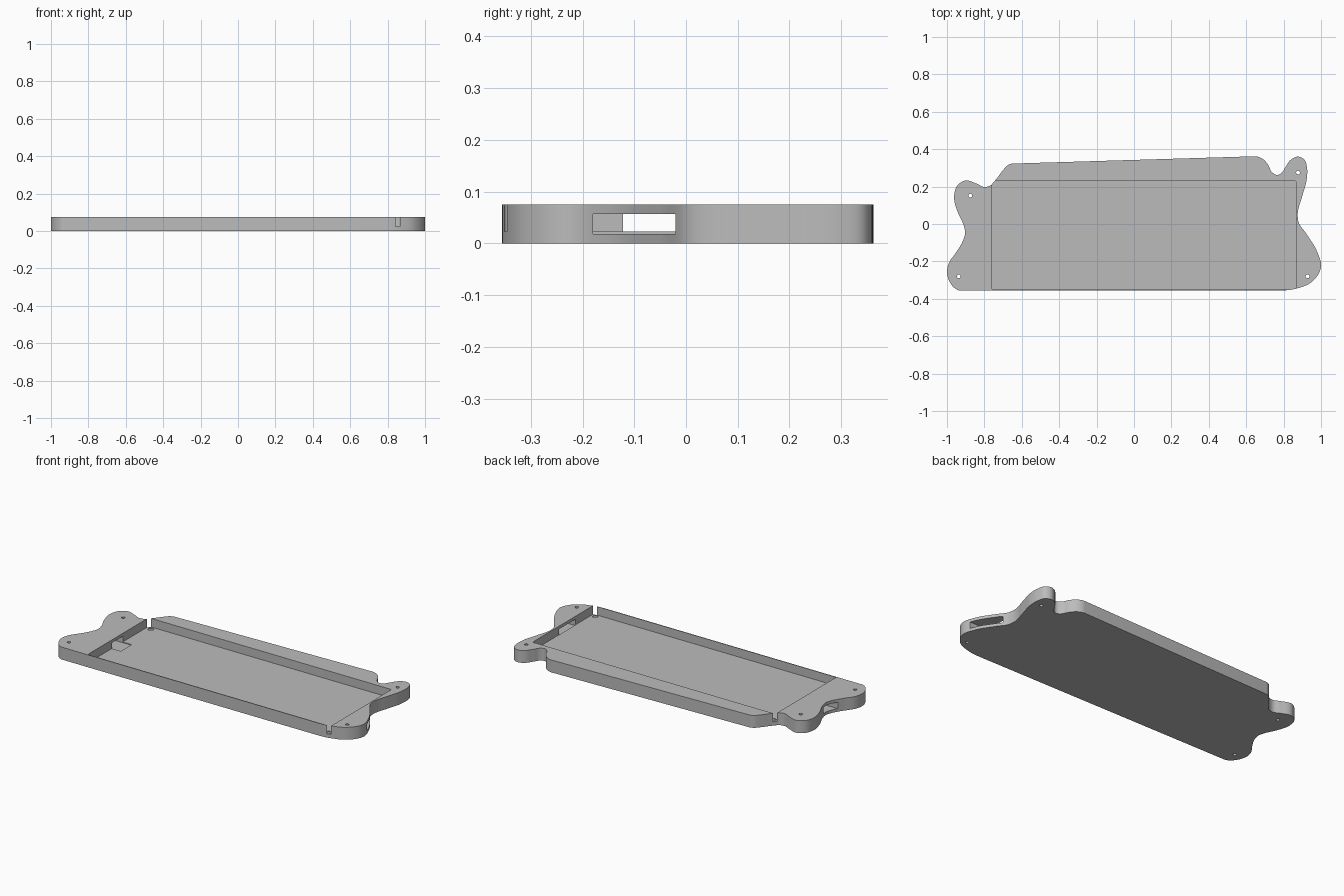
import bpy
import math
from mathutils import Vector
from mathutils.geometry import interpolate_bezier

default_cube = bpy.data.objects.get("Cube")
if default_cube:
    bpy.data.objects.remove(default_cube, do_unlink=True)

HEIGHT = 0.075
FLOOR = 0.023
RECESS = 0.018
SLOT_TOP = 0.057

grey = bpy.data.materials.new("plain grey")
grey.use_nodes = True
grey.diffuse_color = (0.5, 0.5, 0.5, 1)
grey.node_tree.nodes["Principled BSDF"].inputs["Base Color"].default_value = grey.diffuse_color


def prism(name, points, bottom, top):
    """Extrude a counter-clockwise outline between two heights."""
    count = len(points)
    verts = [(p[0], p[1], z) for z in (bottom, top) for p in points]
    faces = [list(reversed(range(count))), list(range(count, 2 * count))]
    for i in range(count):
        j = (i + 1) % count
        faces.append((i, j, j + count, i + count))
    mesh = bpy.data.meshes.new(name)
    mesh.from_pydata(verts, [], faces)
    mesh.materials.append(grey)
    obj = bpy.data.objects.new(name, mesh)
    bpy.context.collection.objects.link(obj)
    return obj


def circle(x, y, radius, sides=24):
    angles = [math.tau * i / sides for i in range(sides)]
    return [(x + radius * math.cos(a), y + radius * math.sin(a)) for a in angles]


def rectangle(left, right, front, back):
    return [(left, front), (right, front), (right, back), (left, back)]


def rounded_rectangle(left, right, front, back, radius, steps=5):
    points = []
    corners = [(right, back), (left, back), (left, front), (right, front)]
    for quarter, (x, y) in enumerate(corners):
        cx = x - radius if x == right else x + radius
        cy = y - radius if y == back else y + radius
        for i in range(steps + 1):
            a = math.pi / 2 * (quarter + i / steps)
            points.append((cx + radius * math.cos(a), cy + radius * math.sin(a)))
    return points


def smooth_outline(points, steps=6):
    """Closed flowing outline; long spans stay straight."""
    pts = [Vector((x, y, 0)) for x, y in points]
    count = len(pts)
    span = [(pts[(i + 1) % count] - pts[i]) for i in range(count)]
    tangents = []
    for i in range(count):
        before, after = span[i - 1], span[i]
        if after.length > 0.5:
            tangents.append(after.normalized())
        elif before.length > 0.5:
            tangents.append(before.normalized())
        else:
            mix = before.normalized() * after.length + after.normalized() * before.length
            tangents.append(mix.normalized())
    result = []
    for i in range(count):
        j = (i + 1) % count
        reach = span[i].length / 3
        if span[i].length > 0.5:
            result.append(pts[i])
        else:
            curve = interpolate_bezier(pts[i], pts[i] + tangents[i] * reach,
                                       pts[j] - tangents[j] * reach, pts[j], steps + 1)
            result.extend(curve[:-1])
    return result


# Tray body with four flowing mounting ears
outline = [
    (-.93, -.356), (.75, -.356), (.87, -.345), (.95, -.31), (1, -.23), (.98, -.15),
    (.92, -.05), (.88, .01), (.875, .05), (.9, .15), (.925, .25), (.925, .3),
    (.91, .345), (.877, .36), (.84, .345), (.81, .305), (.785, .27), (.765, .262),
    (.74, .275), (.715, .32), (.685, .35), (.645, .362), (-.65, .323), (-.675, .314),
    (-.7, .288), (-.745, .23), (-.77, .205), (-.8, .198), (-.84, .215), (-.905, .232),
    (-.945, .205), (-.962, .145), (-.945, .07), (-.91, -.01), (-.903, -.045),
    (-.915, -.09), (-.95, -.15), (-.99, -.21), (-1, -.26), (-.985, -.31), (-.96, -.342),
]
tray = prism("tray_body", smooth_outline(outline), 0, HEIGHT)

# Pocket and side slots
cutters = [
    prism("pocket_cutter", rounded_rectangle(-.76, .866, -.351, .231, .008), FLOOR, 1),
    prism("left_slot_cutter", rectangle(.865, 1.1, -.18, -.02), RECESS, SLOT_TOP),
    prism("right_slot_cutter", rectangle(-1.1, -.7, -.122, -.017), RECESS, SLOT_TOP),
]

# Screw holes through the ears
for x, y in [(-.875, .152), (-.937, -.28), (.928, -.28), (.877, .275)]:
    cutters.append(prism("ear_hole_cutter", circle(x, y, .01), -1, 1))

# Shallow round recesses in the pocket corners
for x in (-.728, .84):
    for y in (-.331, .206):
        cutters.append(prism("corner_recess_cutter", circle(x, y, .016), RECESS, .05))

bpy.ops.object.select_all(action='DESELECT')
tray.select_set(True)
bpy.context.view_layer.objects.active = tray
for cutter in cutters:
    cutter.hide_render = True
    cut = tray.modifiers.new(cutter.name, 'BOOLEAN')
    cut.operation = 'DIFFERENCE'
    cut.solver = 'EXACT'
    cut.object = cutter
    bpy.ops.object.modifier_apply(modifier=cut.name)
    bpy.data.objects.remove(cutter, do_unlink=True)

bpy.ops.object.shade_smooth_by_angle(angle=math.radians(30))
